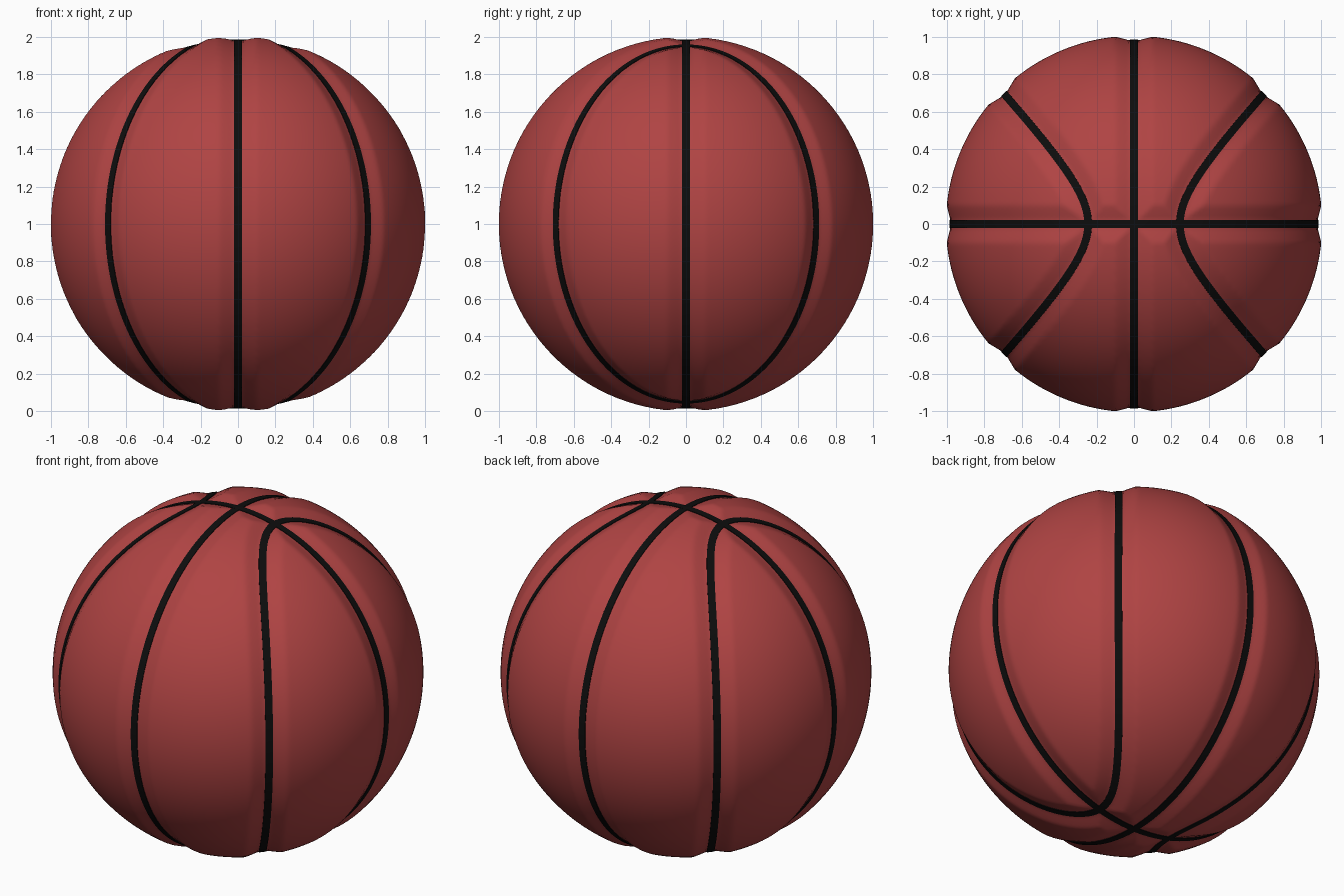
import bpy, bmesh, math
from mathutils import Vector, kdtree

if "Cube" in bpy.data.objects:
    bpy.data.objects.remove(bpy.data.objects["Cube"])

CENTRE = Vector((0, 0, 1))
R_BALL, R_FLOOR, R_SEAM = 1.005, 0.981, 0.985
HALF_W, FLAT, GROOVE = 0.021, 0.025, 0.10


def material(name, rgb):
    m = bpy.data.materials.new(name)
    m.diffuse_color = (*rgb, 1)
    m.use_nodes = True
    m.node_tree.nodes["Principled BSDF"].inputs["Base Color"].default_value = m.diffuse_color
    return m


red = material("brick red", (0.43, 0.057, 0.056))
black = material("black", (0.004, 0.004, 0.004))


# Seam paths as closed loops of unit directions
def ring_x(t):
    return Vector((0, math.cos(t), math.sin(t)))


def ring_y(t):
    return Vector((math.cos(t), 0, math.sin(t)))


def side_curve(sign):
    def f(t):
        z = 0.968 * math.sin(t)
        x = math.sqrt(0.499 - 0.4658 * z * z)
        y = math.sqrt(max(0, 1 - x * x - z * z))
        y = math.copysign(y, math.cos(t))
        return Vector((sign * x, y, z)).normalized()
    return f


paths = {
    "seam_side_to_front": ring_x,
    "seam_side_to_side": ring_y,
    "seam_curve_right": side_curve(1),
    "seam_curve_left": side_curve(-1),
}


def finish(bm, name, mat):
    me = bpy.data.meshes.new(name)
    bmesh.ops.recalc_face_normals(bm, faces=bm.faces)
    for f in bm.faces:
        f.smooth = True
    bm.to_mesh(me)
    bm.free()
    me.materials.append(mat)
    ob = bpy.data.objects.new(name, me)
    bpy.context.collection.objects.link(ob)
    ob.location = CENTRE
    bpy.context.view_layer.objects.active = ob
    ob.select_set(True)
    bpy.ops.object.shade_smooth_by_angle(angle=math.radians(40))
    ob.select_set(False)
    return ob


# Ball skin, sunk into a shallow groove along every seam
N = 2400
tree = kdtree.KDTree(N * len(paths))
for k, f in enumerate(paths.values()):
    for i in range(N):
        tree.insert(f(math.tau * i / N), k * N + i)
tree.balance()

bm = bmesh.new()
bmesh.ops.create_icosphere(bm, subdivisions=7, radius=1)
for v in bm.verts:
    n = v.co.normalized()
    d = tree.find(n)[2]
    s = min(1, max(0, (d - FLAT) / (GROOVE - FLAT)))
    v.co = n * (R_FLOOR + (R_BALL - R_FLOOR) * s)
finish(bm, "ball_skin", red)

# Seam ribbons lying in the grooves
SECTION = [(-HALF_W, 0.974), (-HALF_W, R_SEAM), (0, R_SEAM),
           (HALF_W, R_SEAM), (HALF_W, 0.974)]
STEPS = 240
for name, f in paths.items():
    bm = bmesh.new()
    pts = [f(math.tau * (i + 0.5) / STEPS) for i in range(STEPS)]
    rows = []
    for i, p in enumerate(pts):
        tangent = pts[(i + 1) % STEPS] - pts[i - 1]
        across = tangent.cross(p).normalized()
        rows.append([bm.verts.new((p + across * w).normalized() * r)
                     for w, r in SECTION])
    for i in range(STEPS):
        a, b = rows[i], rows[(i + 1) % STEPS]
        for j in range(len(SECTION) - 1):
            bm.faces.new((a[j], a[j + 1], b[j + 1], b[j]))
    # Close the hidden underside so the ribbon is solid
    for i in range(STEPS):
        a, b = rows[i], rows[(i + 1) % STEPS]
        bm.faces.new((a[-1], a[0], b[0], b[-1]))
    finish(bm, name, black)
